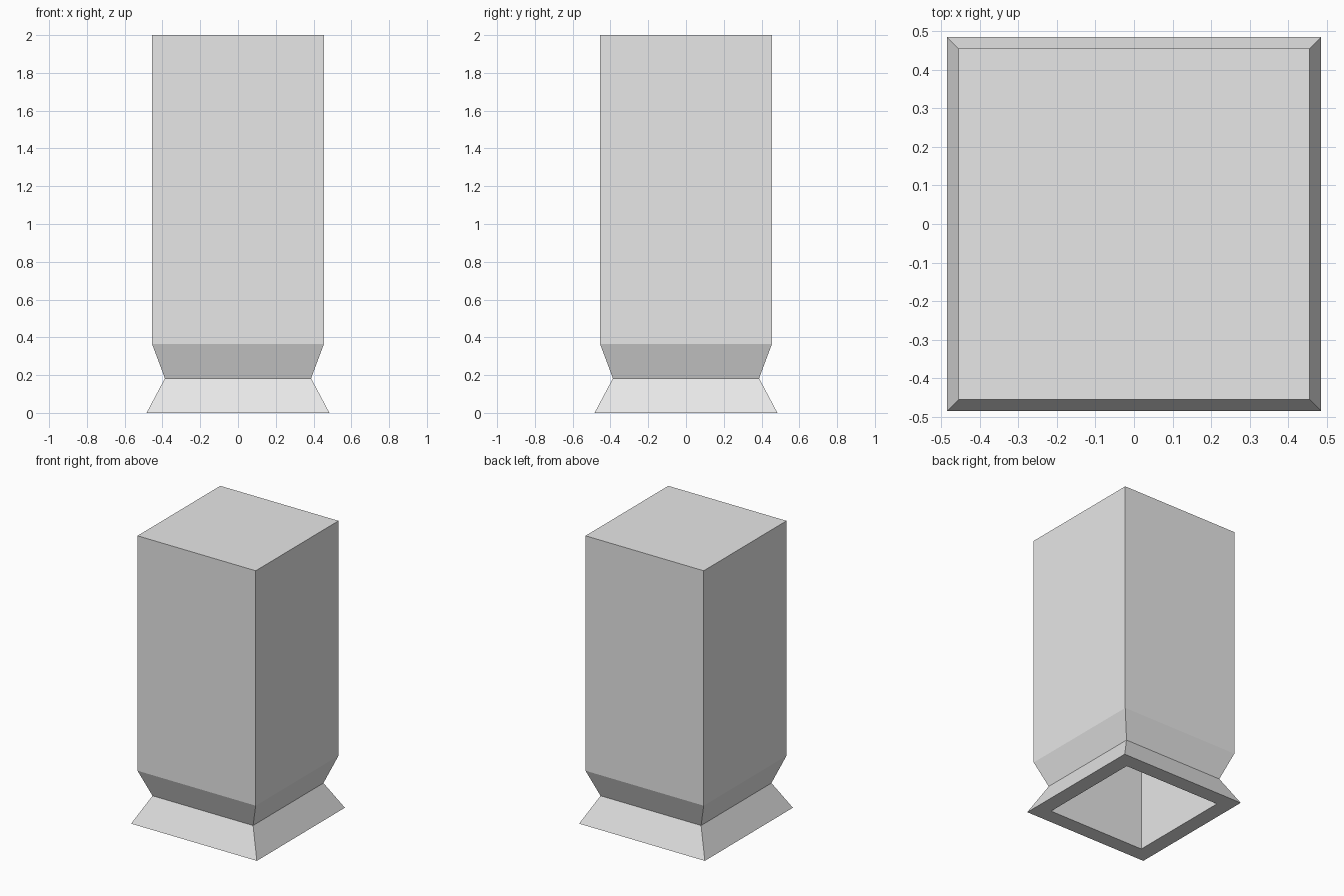
import bpy
import bmesh

default = bpy.data.objects.get("Cube")
if default:
    bpy.data.objects.remove(default, do_unlink=True)

grey = bpy.data.materials.new("light_grey")
grey.use_nodes = True
grey.diffuse_color = (0.8, 0.8, 0.8, 1)
grey.node_tree.nodes["Principled BSDF"].inputs["Base Color"].default_value = (0.8, 0.8, 0.8, 1)


def square_shell(name, profile):
    """Stack square rings given as (half width, height), capping both ends."""
    bm = bmesh.new()
    rings = [[bm.verts.new((sx * half, sy * half, z))
              for sx, sy in ((-1, -1), (1, -1), (1, 1), (-1, 1))]
             for half, z in profile]
    for lower, upper in zip(rings, rings[1:]):
        for i in range(4):
            j = (i + 1) % 4
            bm.faces.new((lower[i], lower[j], upper[j], upper[i]))
    bm.faces.new(rings[0])
    bm.faces.new(rings[-1])
    bmesh.ops.recalc_face_normals(bm, faces=bm.faces)
    mesh = bpy.data.meshes.new(name)
    bm.to_mesh(mesh)
    bm.free()
    mesh.materials.append(grey)
    obj = bpy.data.objects.new(name, mesh)
    bpy.context.collection.objects.link(obj)
    return obj


# Hollow square column: cavity ceiling, cavity mouth, flared foot, neck, shoulder, top
square_shell("hollow_column", [
    (0.376, 1.92),
    (0.376, 0.0),
    (0.484, 0.0),
    (0.387, 0.183),
    (0.455, 0.365),
    (0.455, 2.0),
])
